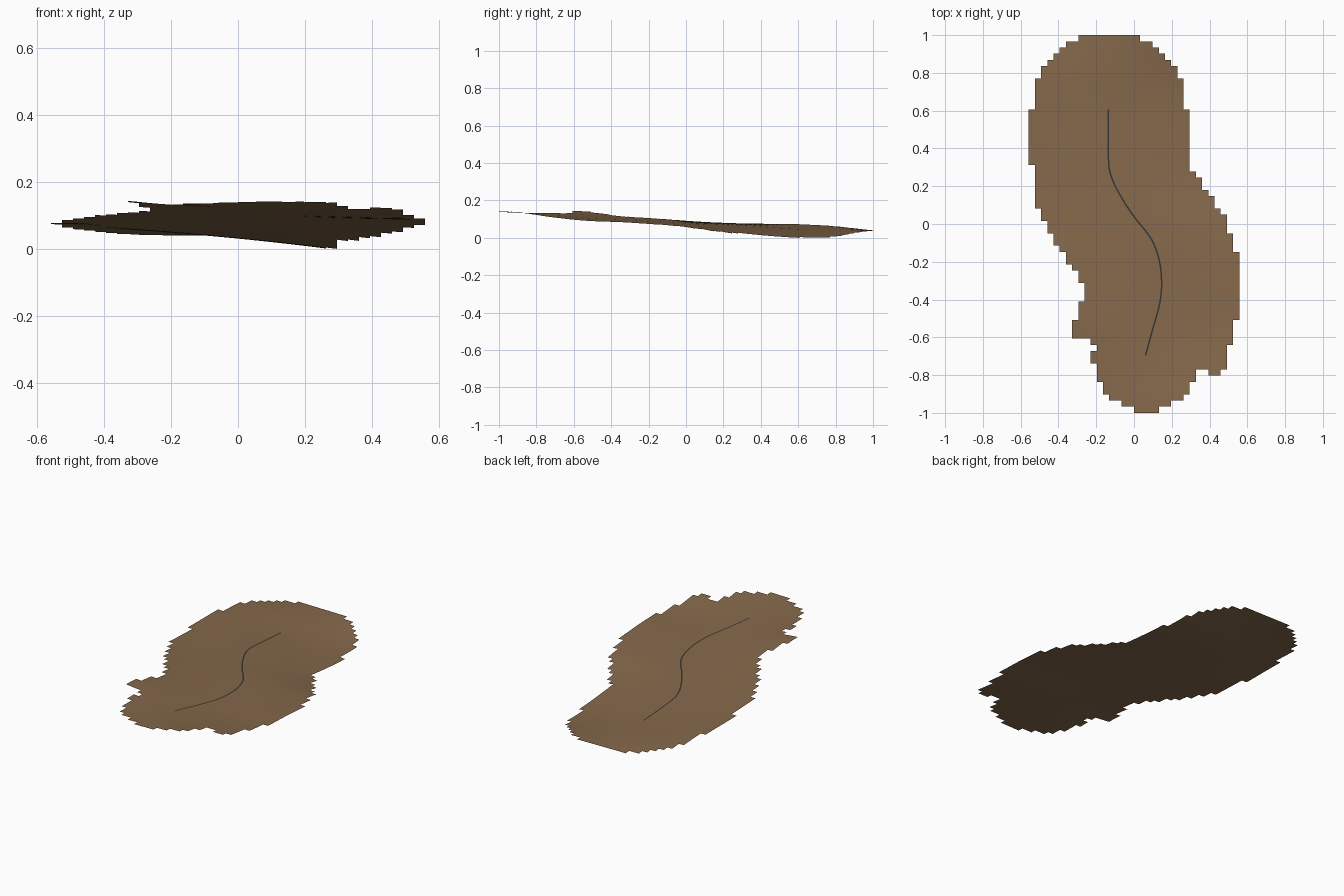
import bpy, bmesh
from mathutils import Vector

if "Cube" in bpy.data.objects:
    bpy.data.objects.remove(bpy.data.objects["Cube"])

C = 2 / 61  # terrain cell size: 61 rows x 34 columns

# Outline as runs: (first row, start column), rows counted from the back
LEFT = [(0, 8), (1, 6), (2, 5), (3, 4), (4, 3), (5, 2), (7, 1), (12, 0), (21, 1), (28, 2),
        (30, 3), (32, 4), (34, 5), (35, 6), (37, 7), (38, 8), (40, 9), (43, 8), (46, 7),
        (49, 10), (50, 11), (51, 10), (53, 11), (56, 12), (58, 13), (59, 15), (60, 17)]
RIGHT = [(0, 18), (1, 20), (2, 21), (3, 22), (4, 23), (5, 24), (7, 25), (12, 26), (22, 27),
         (23, 28), (25, 29), (26, 30), (28, 31), (29, 32), (32, 33), (35, 34), (46, 33),
         (50, 32), (54, 27), (56, 26), (58, 25), (59, 23), (60, 21)]

# Height stations along y: (y, z at x=-0.35, z at x=0, z at x=0.35)
STATIONS = [(-1, .14, .144, .150), (-.9, .14, .139, .143), (-.8, .141, .132, .127),
            (-.55, .149, .117, .100), (-.3, .120, .102, .090), (0, .094, .085, .070),
            (.3, .079, .060, .022), (.6, .066, .037, -.002), (.8, .060, .036, -.002),
            (1, .046, .043, .040)]

# Road centre line
ROAD = [(-.135, .605), (-.135, .34), (-.114, .235), (-.06, .13), (.003, .035), (.093, -.082),
        (.135, -.2), (.146, -.32), (.135, -.425), (.098, -.56), (.061, -.696)]


def run_value(runs, row):
    return [v for r, v in runs if r <= row][-1]


def hermite(p0, p1, p2, p3, t0, t1, t2, t3, t):
    h = t2 - t1
    m1 = (p2 - p0) / (t2 - t0) * h if t2 != t0 else 0
    m2 = (p3 - p1) / (t3 - t1) * h if t3 != t1 else 0
    s = (t - t1) / h
    return ((2*s**3 - 3*s*s + 1) * p1 + (s**3 - 2*s*s + s) * m1
            + (3*s*s - 2*s**3) * p2 + (s**3 - s*s) * m2)


def height(x, y):
    n = len(STATIONS)
    i = max(k for k in range(n - 1) if STATIONS[k][0] <= y + 1e-6 or k == 0)
    q = [STATIONS[min(max(k, 0), n - 1)] for k in (i - 1, i, i + 1, i + 2)]
    a, b, c = (hermite(*[s[k] for s in q], *[s[0] for s in q], y) for k in (1, 2, 3))
    u = x / .35
    return max(0, b + u * (c - a) / 2 + u * u * ((a + c) / 2 - b))


def material(name, colour):
    m = bpy.data.materials.new(name)
    m.diffuse_color = (*colour, 1)
    m.use_nodes = True
    m.node_tree.nodes["Principled BSDF"].inputs["Base Color"].default_value = m.diffuse_color
    return m


def make_object(name, bm, mat):
    for f in bm.faces:
        f.smooth = True
    me = bpy.data.meshes.new(name)
    bm.to_mesh(me)
    bm.free()
    me.materials.append(mat)
    ob = bpy.data.objects.new(name, me)
    bpy.context.collection.objects.link(ob)
    return ob


# Terrain sheet with stepped edge
bm = bmesh.new()
grid = {}


def corner(col, row):
    if (col, row) not in grid:
        x, y = (col - 17) * C, 1 - row * C
        grid[col, row] = bm.verts.new((x, y, height(x, y)))
    return grid[col, row]


for row in range(61):
    cols = list(range(run_value(LEFT, row), run_value(RIGHT, row)))
    if row == 54:
        cols += [29, 30]  # small tab on the front right edge
    for c in cols:
        bm.faces.new([corner(c, row + 1), corner(c + 1, row + 1), corner(c + 1, row), corner(c, row)])
low = min(v.co.z for v in bm.verts)
for v in bm.verts:
    v.co.z -= low
make_object("terrain", bm, material("earth brown", (.235, .14, .07)))

# Road line: narrow ribbon draped on the terrain
pts = []
for i in range(len(ROAD) - 1):
    q = [Vector(ROAD[min(max(k, 0), len(ROAD) - 1)]) for k in (i - 1, i, i + 1, i + 2)]
    for s in range(8):
        pts.append(hermite(*q, -1, 0, 1, 2, s / 8))
pts.append(Vector(ROAD[-1]))
bm = bmesh.new()
prev = None
for i, p in enumerate(pts):
    d = (pts[min(i + 1, len(pts) - 1)] - pts[max(i - 1, 0)]).normalized()
    side = Vector((-d.y, d.x)) * .004
    pair = [bm.verts.new((e.x, e.y, height(e.x, e.y) - low + .0012)) for e in (p - side, p + side)]
    if prev:
        bm.faces.new([prev[0], pair[0], pair[1], prev[1]])
    prev = pair
make_object("road_line", bm, material("dark asphalt", (.035, .035, .035)))
